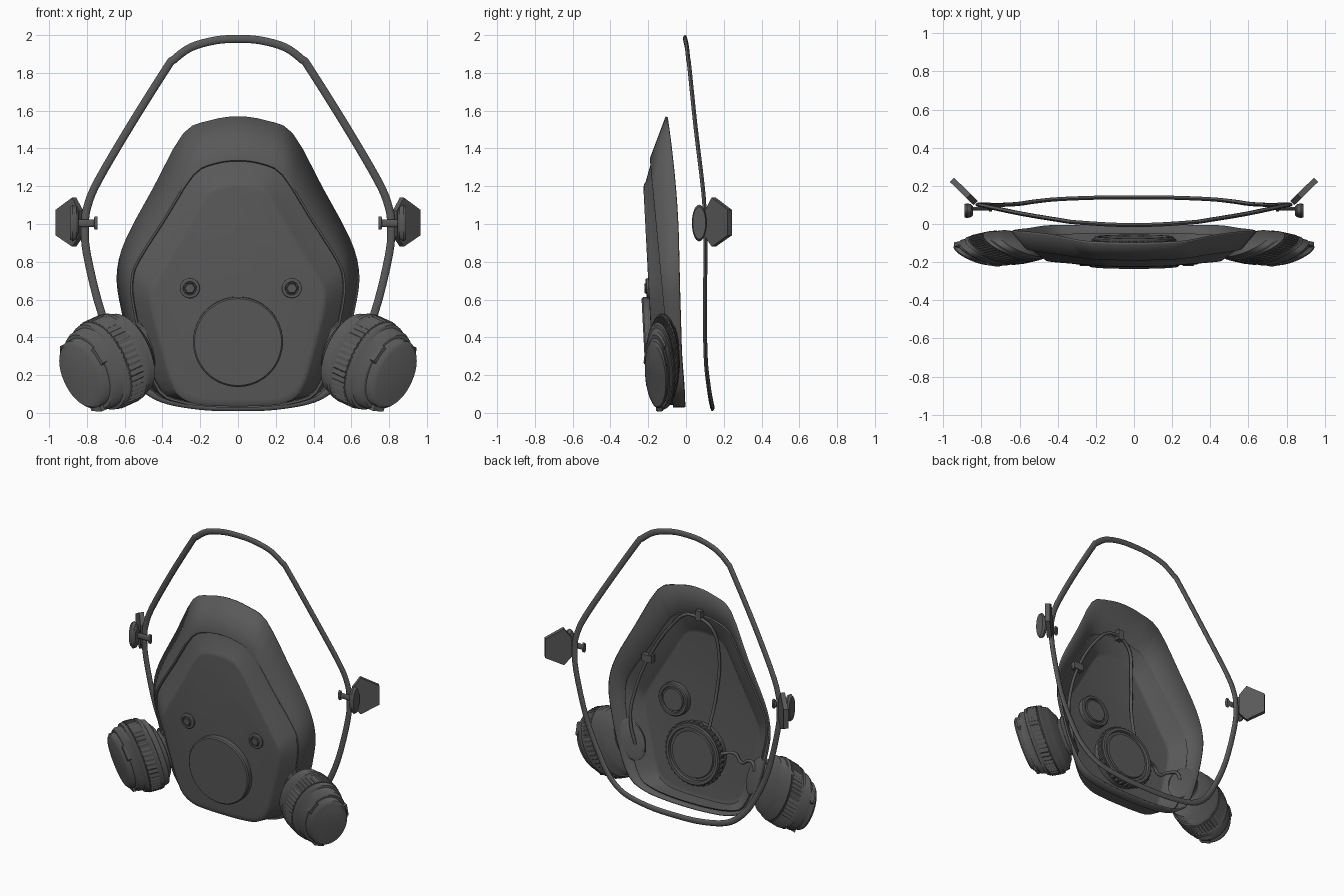
import bpy, bmesh, math
from mathutils import Matrix, Vector

if "Cube" in bpy.data.objects:
    bpy.data.objects.remove(bpy.data.objects["Cube"], do_unlink=True)

rubber = bpy.data.materials.new("dark grey rubber")
rubber.use_nodes = True
GREY = (0.1, 0.1, 0.1, 1)
rubber.diffuse_color = GREY
rubber.node_tree.nodes["Principled BSDF"].inputs["Base Color"].default_value = GREY


def add_object(name, bm, angle=30):
    bmesh.ops.recalc_face_normals(bm, faces=bm.faces)
    mesh = bpy.data.meshes.new(name)
    bm.to_mesh(mesh)
    bm.free()
    mesh.materials.append(rubber)
    obj = bpy.data.objects.new(name, mesh)
    bpy.context.collection.objects.link(obj)
    bpy.ops.object.select_all(action="DESELECT")
    obj.select_set(True)
    bpy.context.view_layer.objects.active = obj
    bpy.ops.object.shade_smooth_by_angle(angle=math.radians(angle))
    return obj


def skin(bm, rings, caps=(True, True), loop=False):
    """Join rings of points with quads, with optional end caps."""
    rows = [[bm.verts.new(p) for p in ring] for ring in rings]
    n = len(rows[0])
    pairs = list(zip(rows, rows[1:])) + ([(rows[-1], rows[0])] if loop else [])
    for a, b in pairs:
        for i in range(n):
            j = (i + 1) % n
            bm.faces.new((a[i], a[j], b[j], b[i]))
    if not loop:
        for row, cap in zip((rows[0], rows[-1]), caps):
            if cap:
                bm.faces.new(row)


def lathe(name, profile, matrix, segments=64, groove=0.0):
    """Turn (height, radius) pairs round local z; groove alternates the radius."""
    bm = bmesh.new()
    rings = []
    for t, r in profile:
        ring = []
        for i in range(segments):
            a = math.tau * i / segments
            q = r - (groove if i % 4 > 1 else 0)
            ring.append(matrix @ Vector((q * math.cos(a), q * math.sin(a), t)))
        rings.append(ring)
    skin(bm, rings)
    return add_object(name, bm)


def smooth_loop(points, steps=3):
    """Closed Catmull-Rom curve through the points."""
    out, n = [], len(points)
    for i in range(n):
        a, b, c, d = (Vector(points[(i + k) % n]) for k in (-1, 0, 1, 2))
        for s in range(steps):
            t = s / steps
            out.append(0.5 * (2 * b + (c - a) * t + (2 * a - 5 * b + 4 * c - d) * t * t
                              + (3 * b - a - 3 * c + d) * t ** 3))
    return out


def mirrored(half):
    return half + [(-p[0], *p[1:]) for p in half[-2:0:-1]]


def wire(name, points, radius=0.011):
    curve = bpy.data.curves.new(name, "CURVE")
    curve.dimensions = "3D"
    curve.bevel_depth = radius
    curve.bevel_resolution = 2
    curve.resolution_u = 6
    curve.use_fill_caps = True
    spline = curve.splines.new("BEZIER")
    spline.bezier_points.add(len(points) - 1)
    for bp, p in zip(spline.bezier_points, points):
        bp.co = p
        bp.handle_left_type = bp.handle_right_type = "AUTO"
    curve.materials.append(rubber)
    bpy.context.collection.objects.link(bpy.data.objects.new(name, curve))


def box(name, centre, size):
    bm = bmesh.new()
    bmesh.ops.create_cube(bm, size=1, matrix=Matrix.Translation(centre) @ Matrix.Diagonal((*size, 1)))
    add_object(name, bm)


# Face shell: rim, raised seam and front plate outlines
rim = [(0, 1.57), (.15, 1.548), (.29, 1.48), (.45, 1.19), (.59, .93), (.64, .76),
       (.63, .60), (.56, .32), (.46, .12), (.33, .055), (.17, .035), (0, .03)]
seam = [(0, 1.335), (.12, 1.32), (.235, 1.26), (.38, 1.03), (.52, .81), (.555, .71),
        (.55, .58), (.49, .32), (.41, .12), (.30, .065), (.16, .045), (0, .04)]
plate = [(0, 1.21), (.09, 1.2), (.17, 1.15), (.30, .93), (.43, .71), (.46, .63),
         (.45, .53), (.395, .32), (.335, .14), (.25, .07), (.14, .053), (0, .05)]


def rim_depth(z):
    return -.02 - .028 * z - .035 * max(0, z - .9) ** 2 * 2.8 + .02 * max(0, 1 - z / .3)


def outline(half, depth, scale=1.0, mid=.65):
    return [Vector((p[0] * scale, depth(p[1]), mid + (p[1] - mid) * scale))
            for p in smooth_loop(mirrored(half))]


def seam_depth(z):
    return -.06 - .095 * z


def plate_depth(z):
    return -.165 - .05 * z


bm = bmesh.new()
skin(bm, [outline(rim, rim_depth),
          outline(seam, lambda z: seam_depth(z) - .004, 1.02),
          outline(seam, lambda z: seam_depth(z) - .004, 1.002),
          outline(seam, lambda z: seam_depth(z) + .004, .995),
          outline(plate, lambda z: plate_depth(z) + .012, 1.025),
          outline(plate, lambda z: plate_depth(z) + .003, 1.0),
          outline(plate, plate_depth, .965)], caps=(False, True))
shell = add_object("face_shell", bm)
solid = shell.modifiers.new("thickness", "SOLIDIFY")
solid.thickness = .012
solid.offset = -1

# Front speaking disc and studs, lying on the sloped plate
forward = Matrix.Rotation(math.radians(92.9), 4, "X")
backward = Matrix.Rotation(math.radians(-87.1), 4, "X")


def on_plate(x, z, turn):
    return Matrix.Translation((x, plate_depth(z), z)) @ turn


lathe("front_disc", [(-.005, .238), (.032, .238), (.04, .23)], on_plate(0, .377, forward), 72)
for side, x in (("left", .285), ("right", -.255)):
    lathe(side + "_stud_washer", [(-.005, .053), (.01, .053), (.014, .047), (.014, .036), (.008, .034)],
          on_plate(x, .66, forward), 32)
    lathe(side + "_stud_nut", [(0, .031), (.018, .031), (.022, .026)], on_plate(x, .66, forward), 6)

# Valves on the inside
lathe("inner_valve", [(.005, .2), (.06, .2), (.06, .212), (.11, .212), (.118, .205), (.118, .185),
                      (.1, .18), (.1, .165), (.112, .16), (.112, .15)], on_plate(0, .375, backward))
lathe("inner_valve_grip", [(.066, .224), (.102, .224)], on_plate(0, .375, backward), 144, .008)
lathe("small_valve", [(.005, .115), (.045, .115), (.052, .108), (.052, .092), (.042, .088),
                      (.042, .08), (.05, .076)], on_plate(.21, .685, backward), 48)

# Inner tubes and their clips
wire("side_tube", [(0, -.145, 1.34), (.1, -.145, 1.33), (.2, -.145, 1.24), (.38, -.125, .96),
                   (.48, -.1, .68), (.5, -.085, .52), (.47, -.085, .36), (.44, -.1, .28), (.4, -.11, .29)])
wire("centre_tube", [(0, -.145, 1.34), (-.09, -.16, 1.28), (-.13, -.185, 1.1),
                     (-.12, -.17, .8), (-.1, -.11, .56)])
wire("short_tube", [(-.2, -.1, .43), (-.29, -.14, .44), (-.34, -.14, .39), (-.4, -.13, .42),
                    (-.46, -.1, .43), (-.48, -.09, .38)])
box("top_clip", (0, -.155, 1.35), (.04, .04, .07))
box("side_clip", (.39, -.13, .95), (.08, .04, .05))

# Filter cartridges, oval in depth, angled out, forward and down
body = [(0, .125), (.01, .145), (.04, .145), (.045, .13), (.07, .13), (.08, .165), (.11, .2),
        (.125, .225), (.17, .235), (.175, .245), (.2, .25), (.21, .238), (.3, .238),
        (.305, .245), (.33, .24), (.335, .225), (.38, .222), (.4, .21), (.4, .192), (.44, .19), (.455, .175)]
for side, s in (("left", 1), ("right", -1)):
    axis = Vector((.79 * s, -.5, -.36))
    place = (Matrix.Translation((.48 * s, -.08, .36)) @ Matrix.Diagonal((1, .36, 1, 1))
             @ axis.to_track_quat("Z", "Y").to_matrix().to_4x4())
    lathe(side + "_cartridge", body, place)
    lathe(side + "_cartridge_grip", [(.215, .25), (.295, .25)], place, 192, .008)
    for k in range(3):
        a = math.tau * k / 3 + .5
        bm = bmesh.new()
        bmesh.ops.create_cube(bm, size=1, matrix=place @ Matrix.Rotation(a, 4, "Z")
                              @ Matrix.Translation((.2, 0, .405)) @ Matrix.Diagonal((.03, .1, .03, 1)))
        add_object(f"{side}_cartridge_tab_{k + 1}", bm)

    # Strap buckle: pin, oval button and six-sided tab
    across = Matrix.Rotation(math.radians(90 * s), 4, "Y")
    flat = Matrix.Diagonal((1, .4, 1, 1))
    lathe(side + "_buckle_pin", [(0, .034), (.015, .034), (.018, .02), (.1, .02), (.102, .032), (.12, .032)],
          Matrix.Translation((.745 * s, .08, 1.005)) @ flat @ across, 24)
    lathe(side + "_buckle_button", [(0, .06), (.01, .085), (.03, .097), (.045, .085)],
          Matrix.Translation((.845 * s, .07, 1.005)) @ flat @ across, 32)
    tab = [(0, 1.07), (.3, 1.14), (1, 1.075), (1, .94), (.3, .88), (0, .935)]
    bm = bmesh.new()
    skin(bm, [[((.83 + .125 * u + o) * s, .11 + .122 * u - o, z) for u, z in tab] for o in (-.011, .011)])
    add_object(side + "_buckle_tab", bm)

# Head strap: a flattened band swept round a closed path
path = smooth_loop(mirrored([
    (0, -.005, 1.98), (.12, -.003, 1.972), (.25, .005, 1.935), (.34, .012, 1.87), (.375, .018, 1.83),
    (.57, .05, 1.52), (.74, .085, 1.23), (.795, .097, 1.1), (.81, .1, 1.0), (.80, .103, .84),
    (.72, .1, .52), (.61, .105, .28), (.52, .118, .155), (.40, .13, .075), (.2, .138, .037), (0, .14, .03)]), 4)
rings = []
for i, p in enumerate(path):
    tangent = (path[(i + 1) % len(path)] - path[i - 1]).normalized()
    n = tangent.cross(Vector((0, 1, 0))).normalized()
    m = n.cross(tangent)
    rings.append([p + n * .021 * math.cos(a) + m * .011 * math.sin(a)
                  for a in (math.tau * k / 10 for k in range(10))])
bm = bmesh.new()
skin(bm, rings, loop=True)
add_object("head_strap", bm, 50)
